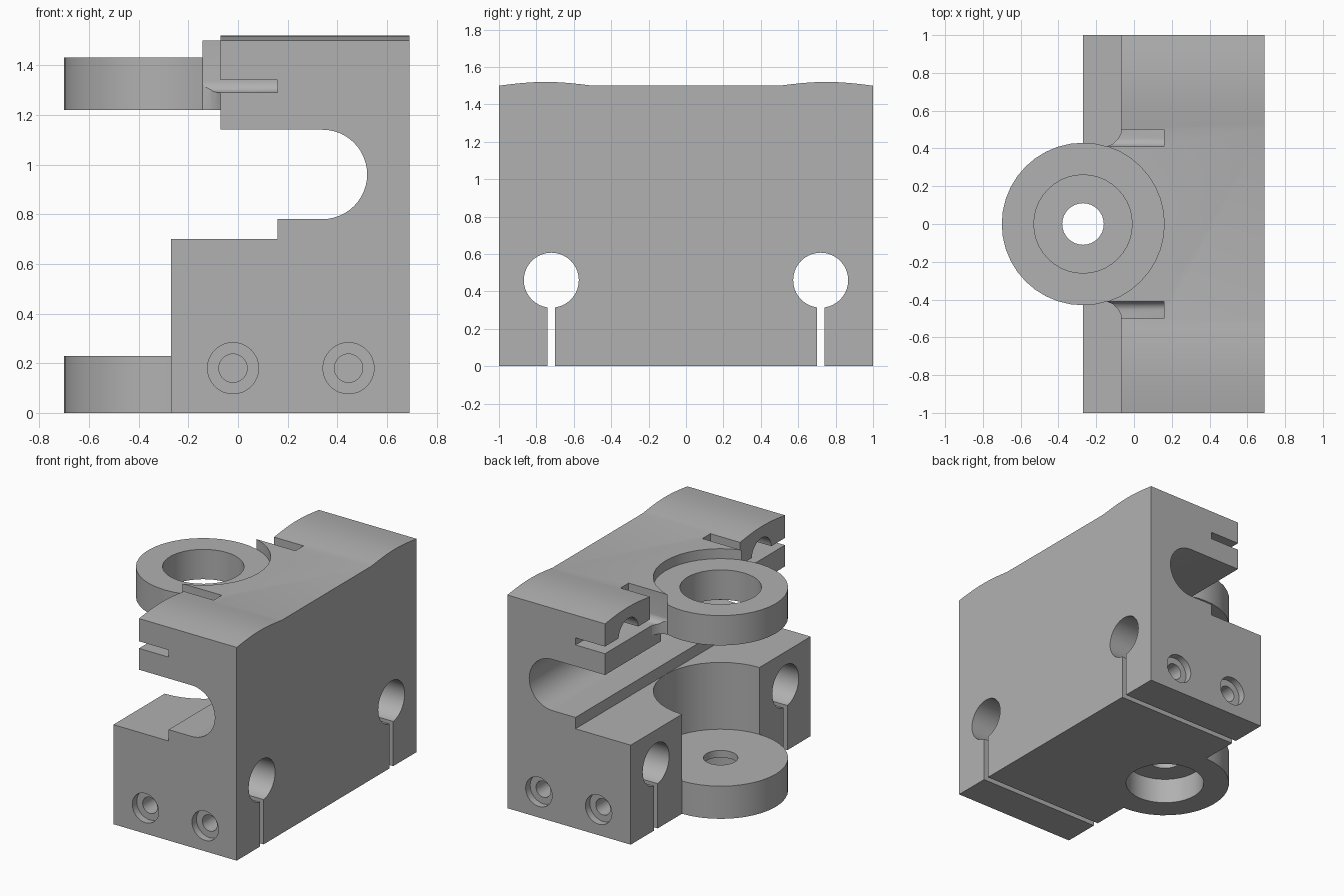
import bpy, bmesh
from math import cos, sin, pi, radians

old = bpy.data.objects.get("Cube")
if old:
    bpy.data.objects.remove(old, do_unlink=True)

grey = bpy.data.materials.new("plain grey")
grey.use_nodes = True
colour = (0.44, 0.44, 0.44, 1)
grey.diffuse_color = colour
grey.node_tree.nodes["Principled BSDF"].inputs["Base Color"].default_value = colour


def prism(name, points, axis, low, high):
    """Extrude a flat outline along an axis."""
    place = {"x": lambda a, b, t: (t, a, b),
             "y": lambda a, b, t: (a, t, b),
             "z": lambda a, b, t: (a, b, t)}[axis]
    bm = bmesh.new()
    ends = [[bm.verts.new(place(a, b, t)) for a, b in points] for t in (low, high)]
    bm.faces.new(ends[0])
    bm.faces.new(ends[1])
    n = len(points)
    for i in range(n):
        j = (i + 1) % n
        bm.faces.new((ends[0][i], ends[0][j], ends[1][j], ends[1][i]))
    bmesh.ops.recalc_face_normals(bm, faces=bm.faces)
    mesh = bpy.data.meshes.new(name)
    bm.to_mesh(mesh)
    bm.free()
    mesh.materials.append(grey)
    obj = bpy.data.objects.new(name, mesh)
    bpy.context.collection.objects.link(obj)
    return obj


def arc(a, b, r, start=0, sweep=360, steps=40):
    count = steps if sweep == 360 else steps + 1
    angles = [radians(start + sweep * i / steps) for i in range(count)]
    return [(a + r * cos(t), b + r * sin(t)) for t in angles]


def box(a0, a1, b0, b1):
    a0, a1 = sorted((a0, a1))
    return [(a0, b0), (a1, b0), (a1, b1), (a0, b1)]


def combine(tool, operation):
    """Apply a boolean to the body and discard the tool."""
    bpy.context.view_layer.objects.active = body
    mod = body.modifiers.new("combine", "BOOLEAN")
    mod.operation = operation
    mod.solver = "EXACT"
    mod.object = tool
    bpy.ops.object.modifier_apply(modifier=mod.name)
    bpy.data.objects.remove(tool, do_unlink=True)


def cut(*args):
    combine(prism("cutter", *args), "DIFFERENCE")


def add(*args):
    combine(prism("addition", *args), "UNION")


RING_X, RING_R, BORE_R = -0.27, 0.43, 0.26

# Main block with the rounded side slot
outline = [(RING_X, 0), (0.69, 0), (0.69, 1.6), (-0.07, 1.6), (-0.07, 1.14)]
outline += arc(0.34, 0.96, 0.18, 90, -180, 24)
outline += [(0.16, 0.78), (0.16, 0.70), (RING_X, 0.70)]
body = prism("bearing_block", outline, "y", -1, 1)

# Gently crowned top
crown = [(0.5 + 0.5 * i / 16, 1.5 + 0.02 * sin(pi * i / 16)) for i in range(17)]
top = [(-1.1, 1.5)] + [(-y, z) for y, z in reversed(crown)] + crown
cut(top + [(1.1, 1.5), (1.1, 1.8), (-1.1, 1.8)], "x", -0.5, 1)

# Concave gussets beside the upper ring
for s in (1, -1):
    gusset = [(-0.05, 0.34), (-0.05, 0.48), (-0.07, 0.48), (-0.085, 0.45),
              (-0.11, 0.425), (-0.145, 0.41), (-0.145, 0.37)]
    add([(x, s * y) for x, y in gusset], "z", 1.22, 1.5)

# Round clearance around the shaft
circle = arc(RING_X, 0, RING_R)
for low, high in ((0.23, 0.9), (1.05, 1.22), (1.43, 1.7)):
    cut(circle, "z", low, high)

# Upper and lower rings with their bores
add(circle, "z", 1.22, 1.43)
add(circle, "z", 0, 0.23)
cut(arc(RING_X, 0, BORE_R), "z", 1.1, 1.6)
cut(arc(RING_X, 0, BORE_R), "z", -0.1, 0.18)
cut(arc(RING_X, 0, 0.11, steps=32), "z", 0.1, 0.4)

for s in (1, -1):
    # Belt channel: flat slot, upturned rounded end and arched pocket
    cut(box(s * 0.455, s * 1.1, 1.29, 1.34), "x", -0.14, 0.16)
    trough = arc(s * 0.455, 1.335, 0.045, 180, 180, 12)
    cut(trough + [(s * 0.455 + 0.045, 1.7), (s * 0.455 - 0.045, 1.7)],
        "x", -0.14, 0.16)
    cut(arc(s * 0.74, 1.33, 0.11, 0, 180, 20), "x", -0.14, 0.16)

    # Rod clamp bore with its slit
    cut(box(s * 0.70, s * 0.74, -0.1, 0.4), "x", -0.5, 1)
    cut(arc(s * 0.72, 0.46, 0.147), "x", -0.5, 1)

    # Counterbored clamp screw holes
    for x in (-0.02, 0.445):
        cut(arc(x, 0.18, 0.103, steps=32), "y", *sorted((s * 0.95, s * 1.1)))
        cut(arc(x, 0.18, 0.057, steps=32), "y", *sorted((s * 0.5, s * 1.1)))

# Smooth curves, crisp edges
bpy.ops.object.select_all(action="DESELECT")
body.select_set(True)
bpy.context.view_layer.objects.active = body
bpy.ops.object.shade_smooth_by_angle(angle=radians(25))
